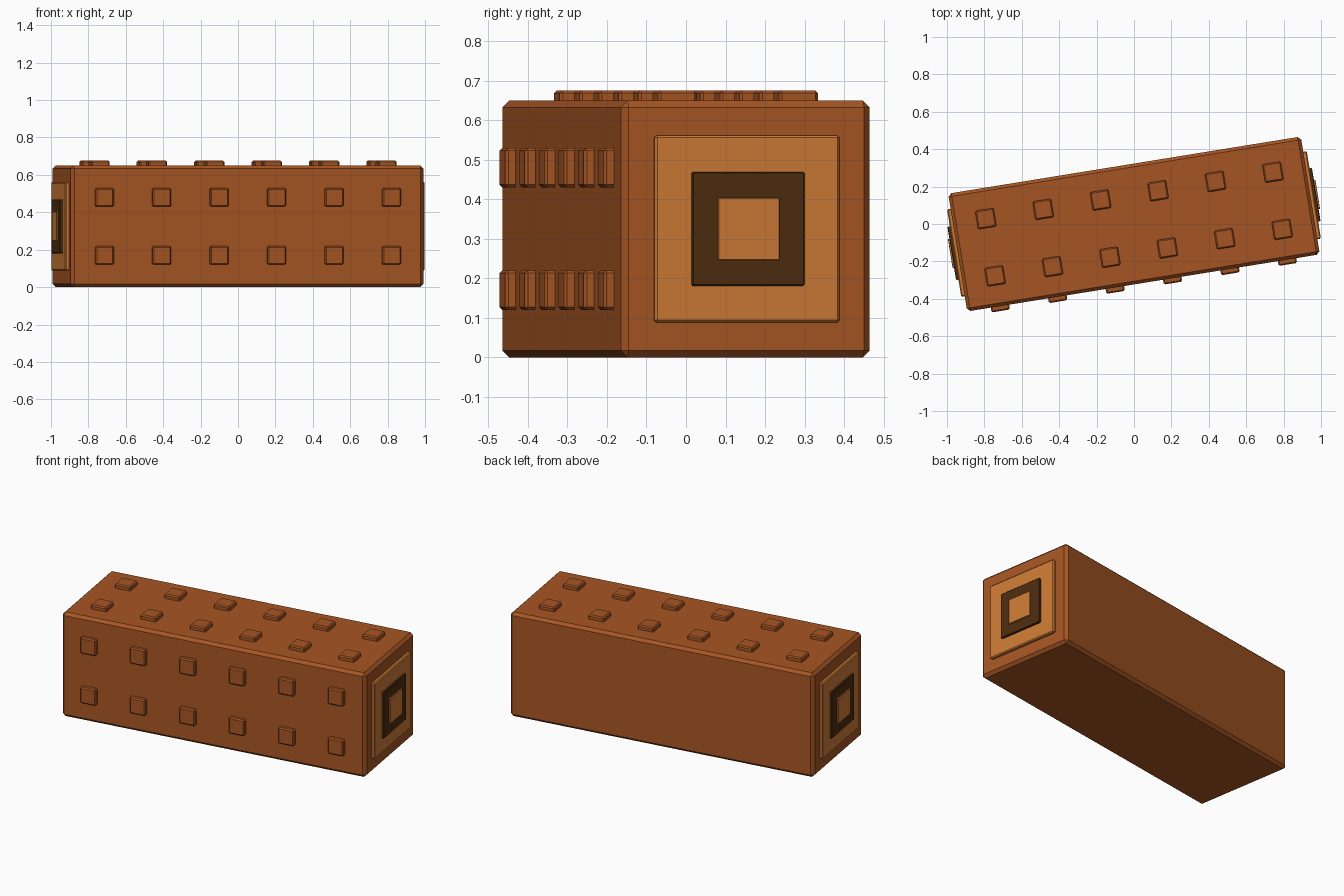
import bpy, math
from mathutils import Matrix, Vector

cube = bpy.data.objects.get("Cube")
if cube:
    bpy.data.objects.remove(cube, do_unlink=True)

LENGTH, WIDTH, HEIGHT = 1.91, 0.638, 0.65
TURN = Matrix.Rotation(math.radians(9.2), 4, 'Z')
MID = HEIGHT / 2


def material(name, rgb):
    """Flat material from 0-255 display values, stored as linear."""
    lin = [((c / 255 + 0.055) / 1.055) ** 2.4 for c in rgb] + [1.0]
    m = bpy.data.materials.new(name)
    m.use_nodes = True
    m.diffuse_color = lin
    m.node_tree.nodes["Principled BSDF"].inputs["Base Color"].default_value = lin
    return m


rust = material("rust_brown", (166, 85, 35))
tan = material("light_tan", (205, 122, 53))
dark = material("dark_brown", (78, 44, 15))


def block(name, centre, size, mat, bevel):
    """Chamfered box, turned together with the whole model."""
    bpy.ops.mesh.primitive_cube_add(size=1)
    ob = bpy.context.object
    ob.name = name
    ob.data.transform(Matrix.Diagonal((*size, 1)))
    ob.matrix_world = TURN @ Matrix.Translation(Vector(centre))
    ob.data.materials.append(mat)
    mod = ob.modifiers.new("chamfer", 'BEVEL')
    mod.width = bevel
    mod.segments = 1
    return ob


# Main beam
block("beam", (0, 0, MID), (LENGTH, WIDTH, HEIGHT), rust, 0.017)

# Studs: two rows of six on the top and on the front
STUD, RISE, SINK = 0.1, 0.026, 0.01
DEPTH = RISE + SINK
for row in (-1, 1):
    for i in range(6):
        x = (i - 2.5) * 0.311
        offset = row * 0.155
        block("top_stud", (x, offset, HEIGHT + (RISE - SINK) / 2),
              (STUD, STUD, DEPTH), rust, 0.007)
        block("front_stud", (x, -WIDTH / 2 - (RISE - SINK) / 2, MID + offset),
              (DEPTH, STUD, STUD)[1:2] + (DEPTH, STUD), rust, 0.007)

# Stacked square plates on both ends
plates = (("end_panel", 0.474, 0.019, tan, 0.006),
          ("end_ring", 0.288, 0.032, dark, 0.003),
          ("end_core", 0.158, 0.040, tan, 0.002))
for side, label in ((-1, "right"), (1, "left")):
    for name, size, rise, mat, bevel in plates:
        depth = rise + SINK
        x = side * (LENGTH / 2 + (rise - SINK) / 2)
        block(f"{label}_{name}", (x, 0, MID), (depth, size, size), mat, bevel)
